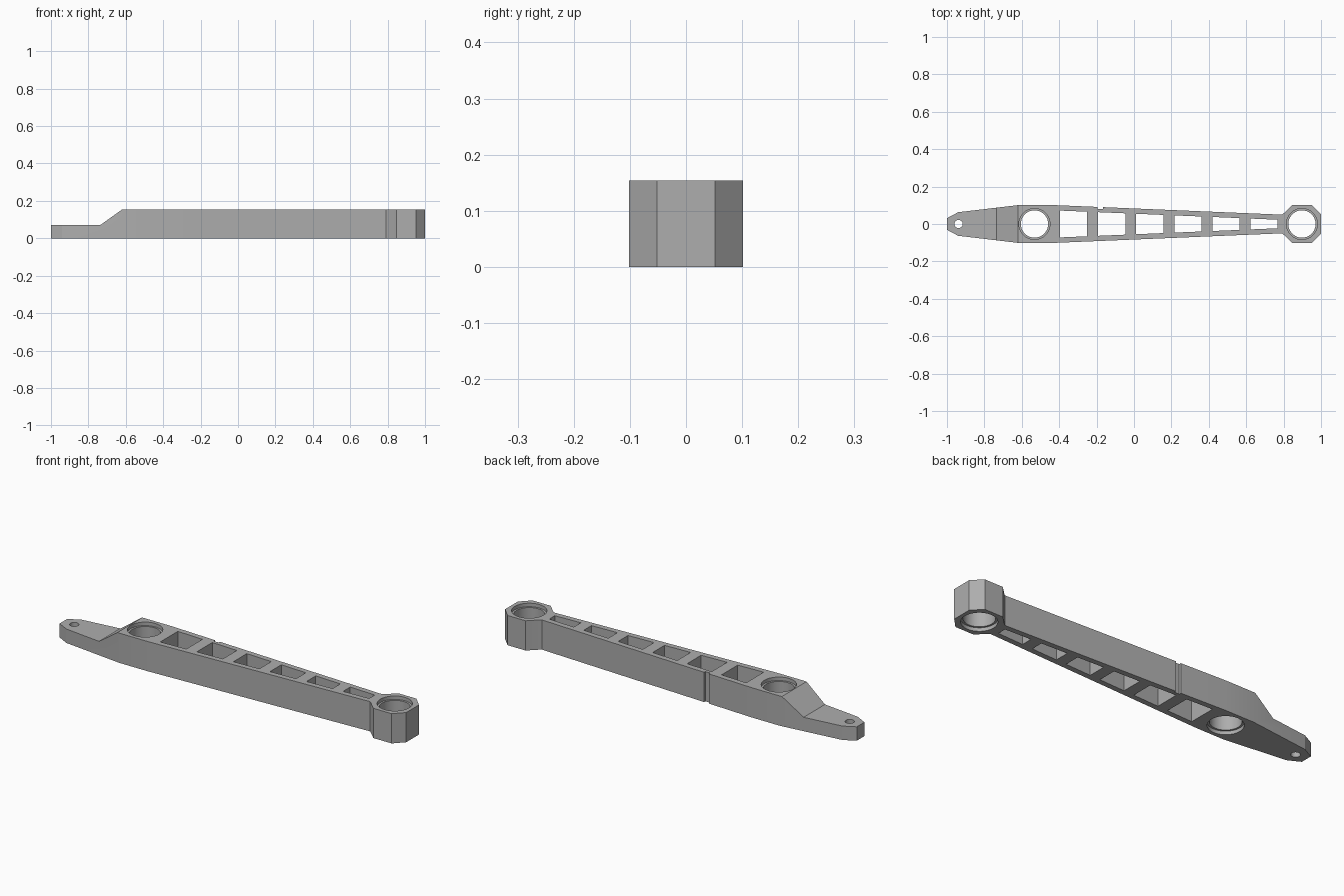
import bpy
import bmesh
import math

if "Cube" in bpy.data.objects:
    bpy.data.objects.remove(bpy.data.objects["Cube"], do_unlink=True)

H = 0.154          # full height of the arm
WALL = 0.028       # side wall thickness beside the pockets

grey = bpy.data.materials.new("plain grey")
grey.use_nodes = True
colour = (0.42, 0.42, 0.42, 1)
grey.diffuse_color = colour
grey.node_tree.nodes["Principled BSDF"].inputs["Base Color"].default_value = colour


def prism(name, points, low, high, axis="z"):
    """Extrude a 2D outline along z, or an x-z outline along y."""
    bm = bmesh.new()
    place = (lambda a, b, h: (a, b, h)) if axis == "z" else (lambda a, b, h: (a, h, b))
    face = bm.faces.new([bm.verts.new(place(a, b, low)) for a, b in points])
    new = bmesh.ops.extrude_face_region(bm, geom=[face])["geom"]
    shift = (0, 0, high - low) if axis == "z" else (0, high - low, 0)
    bmesh.ops.translate(bm, vec=shift, verts=[v for v in new if isinstance(v, bmesh.types.BMVert)])
    bmesh.ops.recalc_face_normals(bm, faces=bm.faces)
    mesh = bpy.data.meshes.new(name)
    bm.to_mesh(mesh)
    bm.free()
    mesh.materials.append(grey)
    obj = bpy.data.objects.new(name, mesh)
    bpy.context.collection.objects.link(obj)
    return obj


def circle(x, r, n=48):
    return [(x + r * math.cos(2 * math.pi * i / n), r * math.sin(2 * math.pi * i / n))
            for i in range(n)]


def half_width(x):
    return 0.102 - 0.052 * (x + 0.45) / 1.24


def cut(cutter):
    mod = arm.modifiers.new(cutter.name, "BOOLEAN")
    mod.operation = "DIFFERENCE"
    mod.solver = "EXACT"
    mod.object = cutter
    cutters.append(cutter)


# Arm outline: pointed nose, tapering beam, eight-sided end boss
edge = [(-1, 0.031), (-0.94, 0.063), (-0.61, 0.102), (-0.45, 0.102), (0.79, 0.05),
        (0.798, 0.055), (0.847, 0.102), (0.951, 0.102), (1, 0.052)]
arm = prism("arm", edge + [(x, -y) for x, y in reversed(edge)], 0, H)
cutters = []

# Lowered nose with a sloped shoulder
cut(prism("nose_cutter", [(-1.1, 0.072), (-0.735, 0.072), (-0.62, H), (-0.606, H + 0.01),
                          (-0.606, 0.3), (-1.1, 0.3)], -0.2, 0.2, "y"))

# Stepped bearing bores
for name, x in (("shoulder", -0.532), ("boss", 0.898)):
    cut(prism(name + "_bore_cutter", circle(x, 0.073), -0.1, 0.3))
    cut(prism(name + "_top_seat_cutter", circle(x, 0.083), H - 0.018, 0.3))
    cut(prism(name + "_bottom_seat_cutter", circle(x, 0.083), -0.1, 0.018))

# Small hole in the nose
cut(prism("nose_hole_cutter", circle(-0.938, 0.022, 32), -0.1, 0.3))

# Row of tapering pockets
for i in range(6):
    a = -0.395 + 0.2035 * i
    b = a + 0.145
    ya, yb = half_width(a) - WALL, half_width(b) - WALL
    cut(prism("pocket_cutter", [(a, -ya), (b, -yb), (b, yb), (a, ya)], -0.1, 0.3))

# Narrow slot down the back wall
cut(prism("slot_cutter", [(-0.195, 0.08), (-0.167, 0.08), (-0.167, 0.2), (-0.195, 0.2)], -0.1, 0.3))

# Apply the cuts and remove the helpers
bpy.ops.object.select_all(action="DESELECT")
arm.select_set(True)
bpy.context.view_layer.objects.active = arm
for mod in list(arm.modifiers):
    bpy.ops.object.modifier_apply(modifier=mod.name)
for c in cutters:
    bpy.data.objects.remove(c, do_unlink=True)
bpy.ops.object.shade_smooth_by_angle(angle=math.radians(20))
